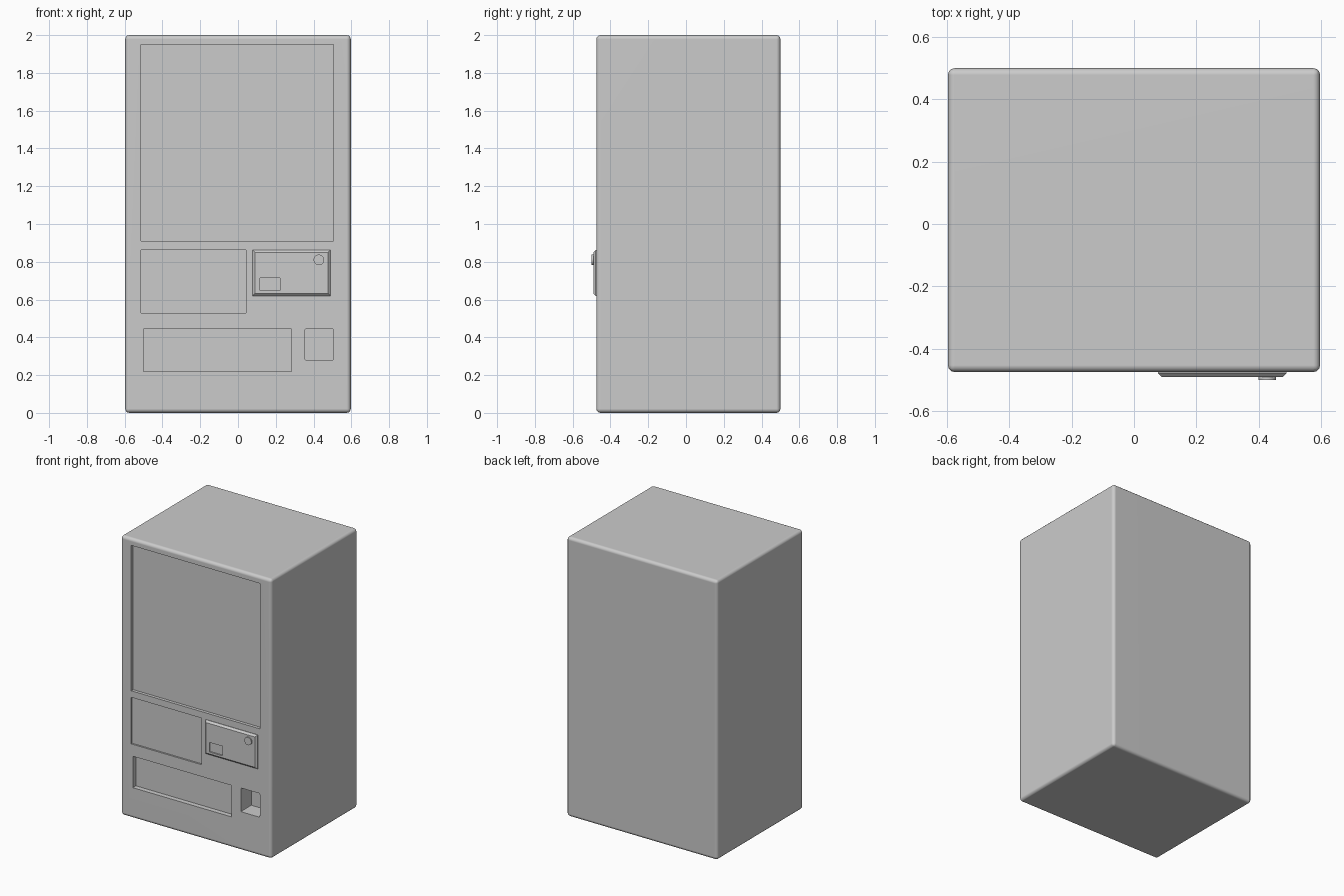
import bpy, bmesh, math
from mathutils import Matrix, Vector

if "Cube" in bpy.data.objects:
    bpy.data.objects.remove(bpy.data.objects["Cube"])

FRONT = -0.475


def finish(name, bm):
    me = bpy.data.meshes.new(name)
    bmesh.ops.recalc_face_normals(bm, faces=bm.faces[:])
    bm.to_mesh(me)
    bm.free()
    ob = bpy.data.objects.new(name, me)
    bpy.context.collection.objects.link(ob)
    return ob


def box(name, x, y, z, bevel=0.0, segments=3, keep=lambda e: True):
    """Box from (min, max) ranges, with selected edges bevelled."""
    bm = bmesh.new()
    bmesh.ops.create_cube(bm, size=1)
    for v in bm.verts:
        v.co = Vector([r[0] if c < 0 else r[1] for c, r in zip(v.co, (x, y, z))])
    if bevel:
        edges = [e for e in bm.edges if keep(e)]
        bmesh.ops.bevel(bm, geom=edges, offset=bevel, segments=segments,
                        profile=0.5, affect='EDGES')
    return finish(name, bm)


def activate(ob):
    bpy.ops.object.select_all(action='DESELECT')
    ob.select_set(True)
    bpy.context.view_layer.objects.active = ob


def carve(ob, cutters):
    activate(ob)
    for c in cutters:
        m = ob.modifiers.new(c.name, 'BOOLEAN')
        m.operation, m.solver, m.object = 'DIFFERENCE', 'EXACT', c
        bpy.ops.object.modifier_apply(modifier=m.name)
    for c in cutters:
        bpy.data.objects.remove(c)


def smooth(ob):
    activate(ob)
    bpy.ops.object.shade_smooth_by_angle(angle=math.radians(35))
    ob.modifiers.new("weighted_normals", 'WEIGHTED_NORMAL').keep_sharp = True


# Cabinet with rounded edges
cabinet = box("cabinet", (-0.597, 0.597), (FRONT, 0.5), (0, 2), 0.022)

# Recesses in the front: display window, selection panel, delivery slot, return cup
recesses = [
    ("display_recess", (-0.513, 0.505), (0.91, 1.95), 0.022),
    ("selection_recess", (-0.513, 0.043), (0.53, 0.863), 0.012),
    ("delivery_recess", (-0.5, 0.283), (0.22, 0.445), 0.035),
]
cutters = [box(n, x, (FRONT - 0.1, FRONT + d), z) for n, x, z, d in recesses]
cutters.append(box("return_recess", (0.355, 0.505), (FRONT - 0.1, FRONT + 0.12),
                   (0.277, 0.447), 0.008, 2,
                   lambda e: abs(e.verts[0].co.y - e.verts[1].co.y) > 0.1))
carve(cabinet, cutters)
smooth(cabinet)

# Raised payment panel with chamfered front rim and a small slot
panel = box("payment_panel", (0.077, 0.49), (FRONT - 0.016, FRONT + 0.02), (0.62, 0.863),
            0.013, 1, lambda e: all(v.co.y < FRONT for v in e.verts))
carve(panel, [box("note_recess", (0.117, 0.222), (FRONT - 0.1, FRONT - 0.006), (0.647, 0.715))])
smooth(panel)

# Round coin knob
bm = bmesh.new()
bmesh.ops.create_cone(bm, cap_ends=True, segments=32, radius1=0.028, radius2=0.028, depth=0.025,
                      matrix=Matrix.Translation((0.428, -0.4875, 0.81)) @ Matrix.Rotation(math.pi / 2, 4, 'X'))
smooth(finish("coin_knob", bm))
